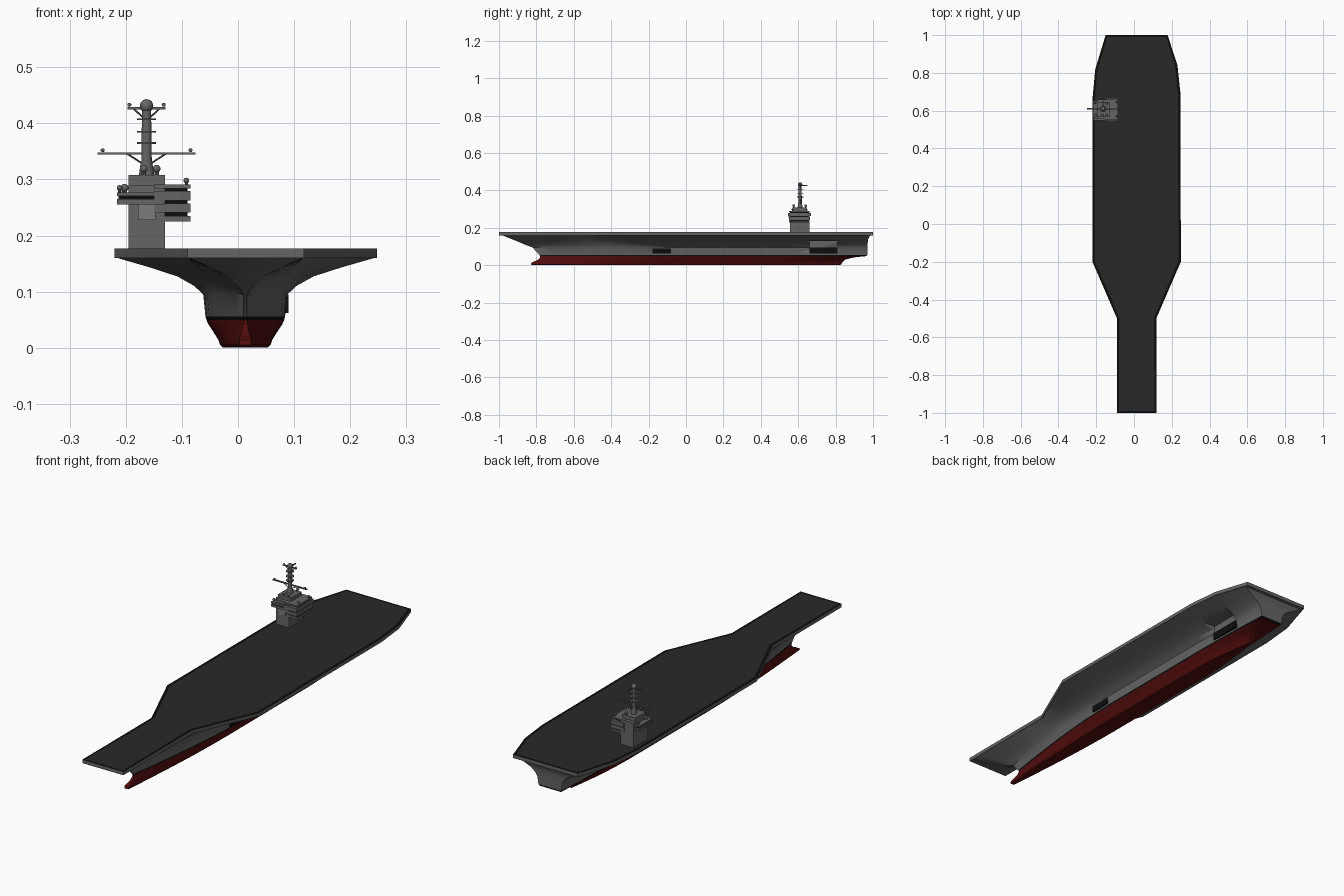
import bpy, bmesh, math
from mathutils import Vector

if "Cube" in bpy.data.objects:
    bpy.data.objects.remove(bpy.data.objects["Cube"])


def material(name, r, g, b):
    m = bpy.data.materials.new(name)
    m.diffuse_color = (r, g, b, 1)
    m.use_nodes = True
    m.node_tree.nodes["Principled BSDF"].inputs["Base Color"].default_value = m.diffuse_color
    return m


GREY = material("hull_grey", .13, .13, .13)
LIGHT = material("panel_grey", .2, .2, .2)
DECK = material("deck_dark", .022, .022, .022)
BLACK = material("black", .004, .004, .004)
RED = material("antifouling_red", .09, .004, .004)


def finish(name, bm, *mats, angle=30):
    bmesh.ops.recalc_face_normals(bm, faces=bm.faces)
    me = bpy.data.meshes.new(name)
    bm.to_mesh(me)
    bm.free()
    for m in mats:
        me.materials.append(m)
    me.shade_smooth()
    me.set_sharp_from_angle(angle=math.radians(angle))
    ob = bpy.data.objects.new(name, me)
    bpy.context.collection.objects.link(ob)
    return ob


def box(name, x0, x1, y0, y1, z0, z1, mat=GREY):
    bm = bmesh.new()
    bmesh.ops.create_cube(bm, size=1)
    for v in bm.verts:
        v.co = ((x0 + x1) / 2 + v.co.x * (x1 - x0),
                (y0 + y1) / 2 + v.co.y * (y1 - y0),
                (z0 + z1) / 2 + v.co.z * (z1 - z0))
    return finish(name, bm, mat)


def rod(name, a, b, r0, r1=None, sides=16, mat=GREY):
    a, b = Vector(a), Vector(b)
    bm = bmesh.new()
    bmesh.ops.create_cone(bm, cap_ends=True, segments=sides, radius1=r0,
                          radius2=r0 if r1 is None else r1, depth=(b - a).length)
    ob = finish(name, bm, mat)
    ob.location = (a + b) / 2
    ob.rotation_euler = (b - a).to_track_quat('Z', 'Y').to_euler()
    return ob


def ball(name, x, y, z, r):
    bm = bmesh.new()
    bmesh.ops.create_uvsphere(bm, u_segments=16, v_segments=10, radius=r)
    finish(name, bm, GREY).location = (x, y, z)


# Flight deck outline, bow (-y) to stern, one list per side
LEFT = [(-1, -.09), (-.5, -.09), (-.2, -.22), (.66, -.22), (.82, -.205), (1, -.15)]
RIGHT = [(-1, .118), (-.5, .118), (-.2, .248), (.69, .246), (.84, .23), (1, .178)]


def edge(side, y):
    for (ya, xa), (yb, xb) in zip(side, side[1:]):
        if y <= yb:
            return xa + (xb - xa) * (y - ya) / (yb - ya)
    return side[-1][1]


# Flight deck slab with dark top and black border
bm = bmesh.new()
pts = [(x, y) for y, x in LEFT] + [(x, y) for y, x in reversed(RIGHT)]
top = bm.faces.new([bm.verts.new((x, y, .16)) for x, y in pts])
ext = bmesh.ops.extrude_face_region(bm, geom=[top])
bmesh.ops.translate(bm, vec=(0, 0, .0165),
                    verts=[g for g in ext["geom"] if isinstance(g, bmesh.types.BMVert)])
bmesh.ops.recalc_face_normals(bm, faces=bm.faces)
top = max(bm.faces, key=lambda f: f.calc_center_median().z)
top.material_index = 1
for f in bmesh.ops.inset_region(bm, faces=[top], thickness=.013)["faces"]:
    f.material_index = 2
finish("flight_deck", bm, GREY, DECK, BLACK)

# Hull rows: z, bow y, stern y, half width, bow half width, stern taper, blend to deck edge
CX = .013
ROWS = [(.161, -.985, .985, .075, .003, .85, .99),
        (.143, -.94, .975, .075, .003, .85, .6),
        (.127, -.90, .972, .075, .003, .85, .29),
        (.11, -.86, .971, .075, .003, .85, .1),
        (.095, -.82, .97, .075, .003, .85, 0),
        (.056, -.785, .97, .071, .003, .8, 0),
        (.049, -.78, .965, .069, .003, .78, 0),
        (.042, -.78, .90, .066, .004, .7, 0),
        (.03, -.79, .85, .058, .006, .4, 0),
        (.014, -.825, .835, .048, .011, .25, 0),
        (.005, -.83, .83, .045, .010, .2, 0),
        (0, -.82, .82, .04, .005, .15, 0)]
STATIONS = [-1, -.96, -.9, -.8, -.7, -.6, -.5, -.4, -.3, -.2, -.1, 0, .2, .4, .55,
            .66, .69, .75, .82, .84, .92, 1]


def loft(name, rows, mat):
    bm = bmesh.new()
    grid = []
    for s in STATIONS:
        t = (s + 1) / 2
        ring = []
        for z, y0, y1, half, bow, taper, blend in rows:
            w = bow + (half - bow) * math.sin(min(1, t / .42) * math.pi / 2)
            w *= 1 - (1 - taper) * max(0, (t - .75) / .25) ** 2
            y = y0 + (y1 - y0) * t
            ring.append([bm.verts.new((CX + d * w + blend * (edge(side, s) - CX - d * w), y, z))
                         for d, side in ((-1, LEFT), (1, RIGHT))])
        grid.append(ring)
    n = len(rows)
    for a, b in zip(grid, grid[1:]):
        for i in range(n - 1):
            for k in (0, 1):
                bm.faces.new((a[i][k], a[i + 1][k], b[i + 1][k], b[i][k]))
        for i in (0, n - 1):
            bm.faces.new((a[i][0], a[i][1], b[i][1], b[i][0]))
    for r in (grid[0], grid[-1]):
        for i in range(n - 1):
            bm.faces.new((r[i][0], r[i][1], r[i + 1][1], r[i + 1][0]))
    return finish(name, bm, mat, angle=35)


hull = loft("upper_hull", ROWS[:6], GREY)
loft("waterline_band", ROWS[5:7], BLACK)
loft("lower_hull", ROWS[6:], RED)

# Side openings: aft notch in the flare plus dark doorways
cutter = box("notch_cutter", .086, .2, .66, .81, .09, .13)
cutter.hide_render = True
cutter.hide_set(True)
cut = hull.modifiers.new("notch", 'BOOLEAN')
cut.operation = 'DIFFERENCE'
cut.object = cutter
box("aft_side_door", .04, .09, .66, .81, .062, .095, BLACK)
box("forward_side_door", .04, .09, -.18, -.08, .062, .09, BLACK)

# Island: tower, dark window core, overhanging galleries
box("island_tower", -.195, -.13, .555, .66, .175, .29)
box("island_roof", -.195, -.13, .57, .645, .29, .308)
box("island_core", -.19, -.09, .56, .655, .228, .286, BLACK)
for i, (z0, z1, y0, y1) in enumerate([(.225, .235, .555, .66), (.241, .257, .55, .664),
                                      (.262, .279, .545, .668), (.284, .291, .55, .66)]):
    box(f"island_gallery_{i}", -.15, -.085, y0, y1, z0, z1)
for i, (z0, z1) in enumerate([(.255, .265), (.27, .277)]):
    box(f"bridge_wing_{i}", -.216, -.13, .547, .65, z0, z1)
box("bridge_windows", -.213, -.13, .55, .645, .265, .27, BLACK)
box("front_panel", -.178, -.147, .552, .56, .228, .256, LIGHT)

# Mast with rings, yards and struts
MX, MY = -.163, .61
rod("mast_foot", (MX, MY, .305), (MX, MY, .332), .014, .01)
rod("mast", (MX, MY, .325), (MX, MY, .43), .0095, .008)
for i, z in enumerate((.365, .385, .407)):
    rod(f"mast_ring_{i}", (MX, MY, z - .0015), (MX, MY, z + .0015), .017)
ball("mast_dome", MX, MY, .431, .012)
for name, z, w, s, drop in (("lower", .346, .087, .035, .018), ("upper", .427, .034, .024, .016)):
    box(name + "_yard", MX - w, MX + w, MY - .004, MY + .004, z - .002, z + .002)
    for d in (-1, 1):
        rod(f"{name}_strut_{d}", (MX + d * s, MY, z), (MX + d * .007, MY, z - drop), .0016, sides=8)
        ball(f"{name}_yard_ball_{d}", MX + d * w * .9, MY, z + .006, .0035)
box("mast_aft_arm", MX - .003, MX + .003, MY, MY + .04, .425, .429)

# Radomes on short posts
for i, (x, y, z, r) in enumerate([(-.145, .575, .319, .007), (-.168, .575, .319, .007),
                                  (-.145, .64, .319, .007), (-.092, .57, .298, .005),
                                  (-.092, .645, .298, .005), (-.211, .56, .285, .005),
                                  (-.202, .575, .285, .007), (-.205, .64, .285, .005)]):
    ball(f"radome_{i}", x, y, z, r)
    rod(f"radome_post_{i}", (x, y, z - 1.9 * r), (x, y, z), r * .6, sides=10)
